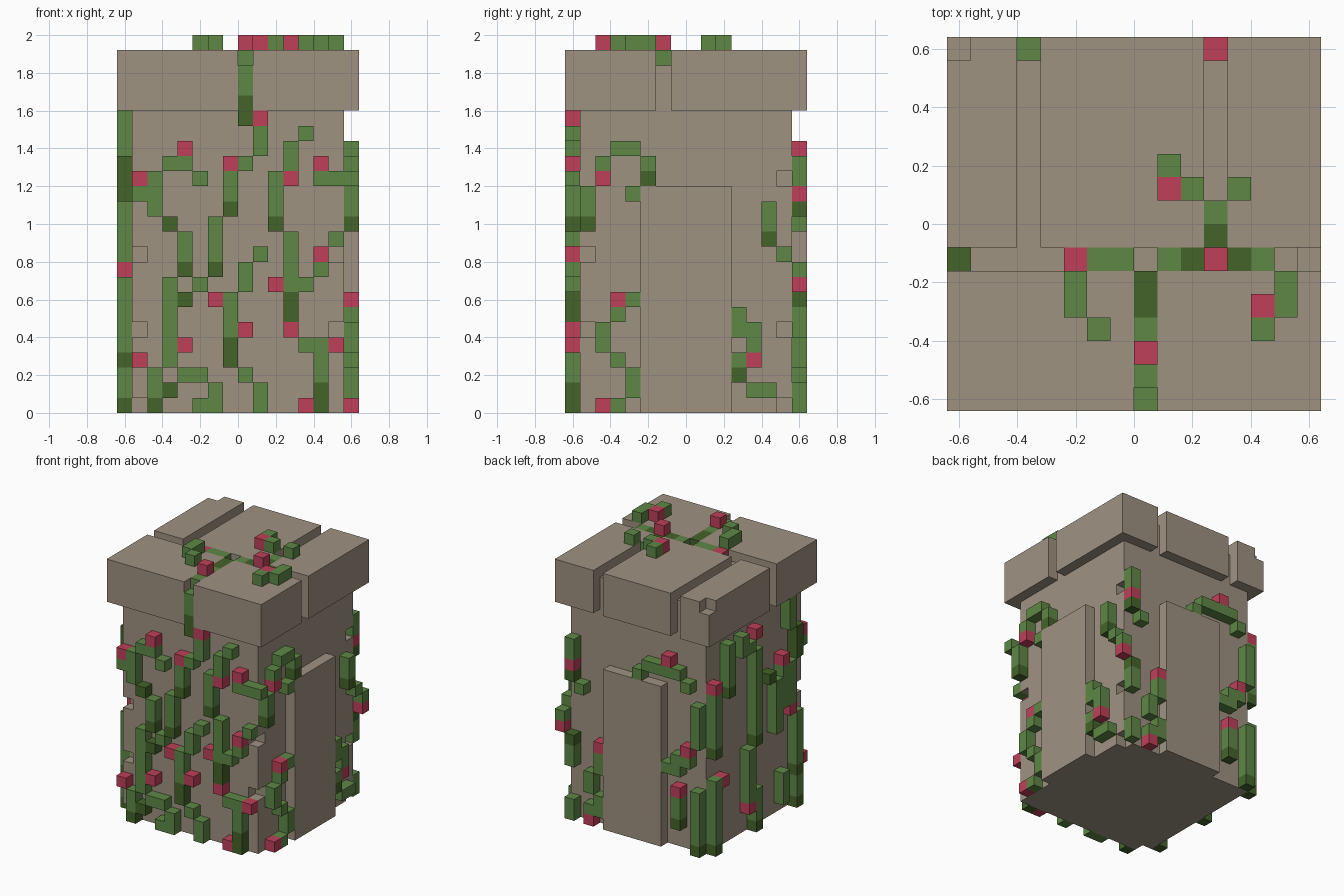
import bpy
import bmesh

if "Cube" in bpy.data.objects:
    bpy.data.objects.remove(bpy.data.objects["Cube"], do_unlink=True)

U = 0.08  # edge length of one block


def material(name, rgb):
    m = bpy.data.materials.new(name)
    m.use_nodes = True
    m.diffuse_color = (*rgb, 1)
    bsdf = next(n for n in m.node_tree.nodes if n.type == 'BSDF_PRINCIPLED')
    bsdf.inputs["Base Color"].default_value = (*rgb, 1)
    bsdf.inputs["Roughness"].default_value = 0.9
    return m


STONE = material("stone", (0.345, 0.287, 0.222))
LEAF = material("leaf green", (0.112, 0.242, 0.061))
DARK = material("dark leaf green", (0.056, 0.127, 0.023))
RED = material("flower red", (0.521, 0.051, 0.100))


def blocks(name, boxes, mat):
    """One object made of boxes (x0, x1, y0, y1, z0, z1) in block units."""
    bm = bmesh.new()
    for x0, x1, y0, y1, z0, z1 in boxes:
        verts = bmesh.ops.create_cube(bm, size=1)["verts"]
        for v in verts:
            v.co.x = ((x1 if v.co.x > 0 else x0) - 8) * U
            v.co.y = ((y1 if v.co.y > 0 else y0) - 8) * U
            v.co.z = (z1 if v.co.z > 0 else z0) * U
    mesh = bpy.data.meshes.new(name)
    bm.to_mesh(mesh)
    bm.free()
    mesh.materials.append(mat)
    ob = bpy.data.objects.new(name, mesh)
    bpy.context.collection.objects.link(ob)
    return ob


# Pillar shaft, with chipped corner columns
shaft = [(1, 15, 2, 14, 0, 20), (2, 14, 1, 2, 0, 20), (2, 14, 14, 15, 0, 20)]
chips = {(1, 1): (0, 5, 10), (14, 1): (5, 10), (14, 14): (0, 5, 15), (1, 14): ()}
for (x, y), gaps in chips.items():
    z = 0
    for gap in (*gaps, 20):
        if gap > z:
            shaft.append((x, x + 1, y, y + 1, z, gap))
        z = gap + 1
blocks("pillar_shaft", shaft, STONE)

# Raised panels on the right and back
blocks("side_panel", [(15, 16, 5, 11, 0, 15)], STONE)
blocks("back_panel", [(5, 11, 15, 16, 0, 15)], STONE)

# Cap: core forming the groove floor, and five separate stones
blocks("cap_core", [(1, 15, 1, 15, 20, 23)], STONE)
blocks("cap_stone_front_left", [(0, 8, 0, 6, 20, 24)], STONE)
blocks("cap_stone_front_right", [(9, 16, 0, 6, 20, 24)], STONE)
blocks("cap_stone_back_middle", [(4, 11, 7, 16, 20, 24)], STONE)
blocks("cap_stone_back_right", [(12, 16, 7, 16, 20, 24)], STONE)
blocks("cap_stone_back_left", [(0, 3, 7, 15, 20, 24), (1, 3, 15, 16, 20, 24),
                               (0, 1, 15, 16, 20, 23)], STONE)


# Climbing vines: runs (column, lowest block, highest block) on one wall
def vines(side, colour_name, mat, runs):
    place = {
        "front": lambda c: (c, c + 1, 0, 1),
        "back": lambda c: (c, c + 1, 15, 16),
        "left": lambda c: (0, 1, c, c + 1),
        "right": lambda c: (15, 16, c, c + 1),
    }[side]
    blocks(f"{side}_{colour_name}", [(*place(c), a, b + 1) for c, a, b in runs], mat)


vines("front", "vines", LEAF, [
    (1, 14, 14), (2, 13, 15), (3, 16, 16), (4, 16, 16), (5, 15, 15),
    (4, 10, 11), (5, 8, 8), (3, 3, 8), (2, 1, 2), (4, 2, 2), (5, 2, 2),
    (5, 0, 0), (6, 0, 1), (6, 10, 12), (7, 14, 15), (7, 5, 7), (8, 16, 16),
    (8, 8, 9), (8, 2, 2), (8, 21, 22), (9, 17, 18), (9, 10, 10), (9, 0, 1),
    (10, 13, 15), (11, 16, 17), (11, 8, 11), (12, 18, 18), (12, 8, 8),
    (12, 4, 4), (13, 15, 15), (14, 15, 15), (15, 15, 15), (13, 9, 9),
    (14, 11, 11), (13, 2, 4)])
vines("front", "old_vines", DARK, [
    (3, 12, 12), (4, 9, 9), (4, 7, 7), (3, 1, 1), (2, 0, 0), (6, 9, 9),
    (7, 13, 13), (7, 3, 4), (8, 19, 20), (10, 12, 12), (11, 6, 7), (13, 0, 1)])
vines("front", "flowers", RED, [
    (1, 15, 15), (1, 3, 3), (4, 17, 17), (4, 4, 4), (6, 7, 7), (7, 16, 16),
    (8, 5, 5), (9, 19, 19), (10, 8, 8), (11, 15, 15), (11, 5, 5), (12, 0, 0),
    (13, 16, 16), (13, 10, 10), (14, 4, 4)])

vines("right", "vines", LEAF, [
    (1, 13, 14), (2, 16, 16), (3, 17, 17), (4, 17, 17), (5, 16, 16),
    (4, 14, 14), (2, 4, 5), (3, 6, 6), (4, 7, 7), (3, 3, 3), (3, 0, 0),
    (4, 1, 2), (13, 12, 13), (14, 10, 10), (15, 9, 9), (11, 5, 6),
    (12, 4, 5), (11, 3, 3), (12, 1, 1), (13, 1, 1)])
vines("right", "old_vines", DARK, [
    (1, 12, 12), (5, 15, 15), (13, 11, 11), (11, 2, 2)])
vines("right", "flowers", RED, [
    (2, 15, 15), (3, 7, 7), (2, 0, 0), (12, 3, 3), (15, 8, 8)])

vines("back", "vines", LEAF, [
    (2, 15, 15), (3, 16, 16), (4, 16, 16), (5, 16, 16), (6, 16, 16),
    (7, 15, 15), (14, 15, 16), (13, 12, 12), (14, 5, 6), (11, 5, 6),
    (12, 3, 4), (12, 1, 1), (11, 1, 2), (14, 0, 1), (2, 8, 8), (3, 7, 8),
    (4, 7, 7), (3, 3, 4), (1, 1, 5), (1, 10, 13)])
vines("back", "old_vines", DARK, [
    (14, 13, 13), (14, 7, 7), (1, 0, 0), (3, 2, 2)])
vines("back", "flowers", RED, [
    (4, 17, 17), (14, 14, 14), (11, 7, 7), (12, 0, 0), (2, 9, 9), (3, 5, 5)])

vines("left", "vines", LEAF, [
    (3, 17, 19), (3, 10, 13), (2, 4, 8), (2, 1, 2), (4, 10, 13), (5, 8, 12),
    (8, 9, 16), (9, 17, 17), (10, 17, 18), (12, 15, 18), (14, 10, 14),
    (14, 1, 6), (9, 3, 7), (8, 1, 3), (4, 1, 3)])
vines("left", "old_vines", DARK, [
    (2, 14, 16), (2, 3, 3), (2, 0, 0), (6, 13, 13), (8, 8, 8), (14, 9, 9),
    (14, 0, 0), (8, 0, 0), (12, 14, 14)])
vines("left", "flowers", RED, [
    (3, 9, 9), (4, 14, 14), (8, 18, 18), (14, 15, 15), (13, 6, 6), (9, 2, 2)])


# Vines on top: (x, y) cells, lying in the grooves (23) or on the stones (24)
def top_vines(name, mat, layer, cells):
    blocks(name, [(x, x + 1, y, y + 1, layer, layer + 1) for x, y in cells], mat)


top_vines("groove_vines", LEAF, 23,
          [(8, 1), (8, 2), (8, 3), (6, 6), (7, 6), (9, 6), (13, 6), (11, 8)])
top_vines("groove_old_vines", DARK, 23, [(8, 4), (8, 5), (10, 6), (12, 6), (11, 7)])
top_vines("groove_flower", RED, 23, [(5, 6)])
top_vines("top_vines", LEAF, 24,
          [(5, 4), (5, 5), (6, 3), (14, 4), (14, 5), (13, 3), (12, 9), (10, 9), (9, 10)])
top_vines("top_flowers", RED, 24, [(8, 2), (11, 6), (13, 4), (9, 9)])
